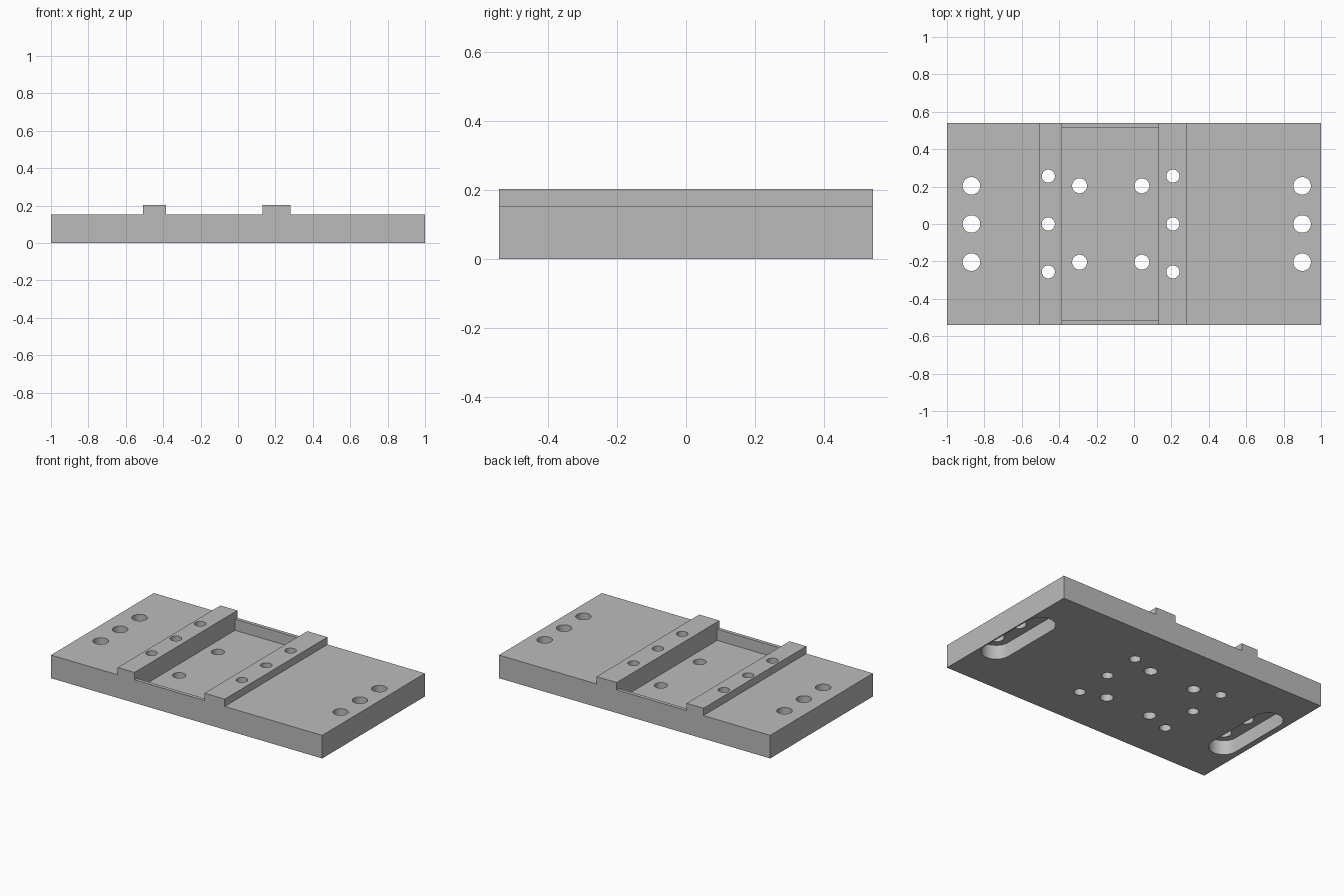
import bpy, bmesh, math

if "Cube" in bpy.data.objects:
    bpy.data.objects.remove(bpy.data.objects["Cube"])

HALF_Y = 0.541
PLATE_Z, RAIL_Z, FLOOR_Z, SLOT_Z = 0.154, 0.203, 0.08, 0.095

grey = bpy.data.materials.new("plain grey")
grey.diffuse_color = (0.5, 0.5, 0.5, 1)
grey.use_nodes = True
grey.node_tree.nodes["Principled BSDF"].inputs["Base Color"].default_value = grey.diffuse_color


def prism(bm, points, direction):
    """Extrude a closed outline of 3D points along a direction."""
    face = bm.faces.new([bm.verts.new(p) for p in points])
    new = bmesh.ops.extrude_face_region(bm, geom=[face])["geom"]
    verts = [v for v in new if isinstance(v, bmesh.types.BMVert)]
    bmesh.ops.translate(bm, verts=verts, vec=direction)


def finish(name, bm):
    bmesh.ops.recalc_face_normals(bm, faces=bm.faces)
    mesh = bpy.data.meshes.new(name)
    bm.to_mesh(mesh)
    bm.free()
    mesh.materials.append(grey)
    ob = bpy.data.objects.new(name, mesh)
    bpy.context.collection.objects.link(ob)
    return ob


def stadium(x, y, r, half, z, n=32):
    """Rounded slot outline along y; a circle when half is 0."""
    pts = []
    for i in range(n):
        a = 2 * math.pi * (i + 0.5) / n
        s = math.sin(a)
        pts.append((x + r * math.cos(a), y + r * s + math.copysign(half, s), z))
    return pts


# Plate with its two raised rails, as one profile along y
profile = [(-1, 0), (1, 0), (1, PLATE_Z), (0.281, PLATE_Z), (0.281, RAIL_Z),
           (0.132, RAIL_Z), (0.132, PLATE_Z), (-0.384, PLATE_Z),
           (-0.384, RAIL_Z), (-0.508, RAIL_Z), (-0.508, PLATE_Z), (-1, PLATE_Z)]
bm = bmesh.new()
prism(bm, [(x, -HALF_Y, z) for x, z in profile], (0, 2 * HALF_Y, 0))
plate = finish("mounting_plate", bm)

# Shallow pocket between the rails
bm = bmesh.new()
prism(bm, [(-0.384, -0.517, FLOOR_Z), (0.132, -0.517, FLOOR_Z),
           (0.132, 0.517, FLOOR_Z), (-0.384, 0.517, FLOOR_Z)],
      (0, 0, PLATE_Z + 0.02 - FLOOR_Z))
pocket = finish("pocket_cutter", bm)

# Rounded slots in the underside, one below each end row of holes
bm = bmesh.new()
for x in (-0.869, 0.899):
    prism(bm, stadium(x, 0, 0.092, 0.204, -0.1), (0, 0, 0.1 + SLOT_Z))
slots = finish("slot_cutter", bm)

# Through holes: end rows, rail rows and pocket holes
bm = bmesh.new()
for xs, ys, r in (((-0.869, 0.899), (-0.204, 0, 0.204), 0.047),
                  ((-0.458, 0.208), (-0.256, 0, 0.256), 0.035),
                  ((-0.291, 0.042), (-0.204, 0.204), 0.040)):
    for x in xs:
        for y in ys:
            prism(bm, stadium(x, y, r, 0, -0.1), (0, 0, 0.5))
holes = finish("hole_cutter", bm)

# Cut everything, then remove the cutters
bpy.context.view_layer.objects.active = plate
plate.select_set(True)
for cutter in (pocket, slots, holes):
    mod = plate.modifiers.new(cutter.name, "BOOLEAN")
    mod.operation, mod.solver, mod.object = "DIFFERENCE", "EXACT", cutter
    bpy.ops.object.modifier_apply(modifier=mod.name)
    bpy.data.objects.remove(cutter)
bpy.ops.object.shade_smooth_by_angle(angle=math.radians(30))
